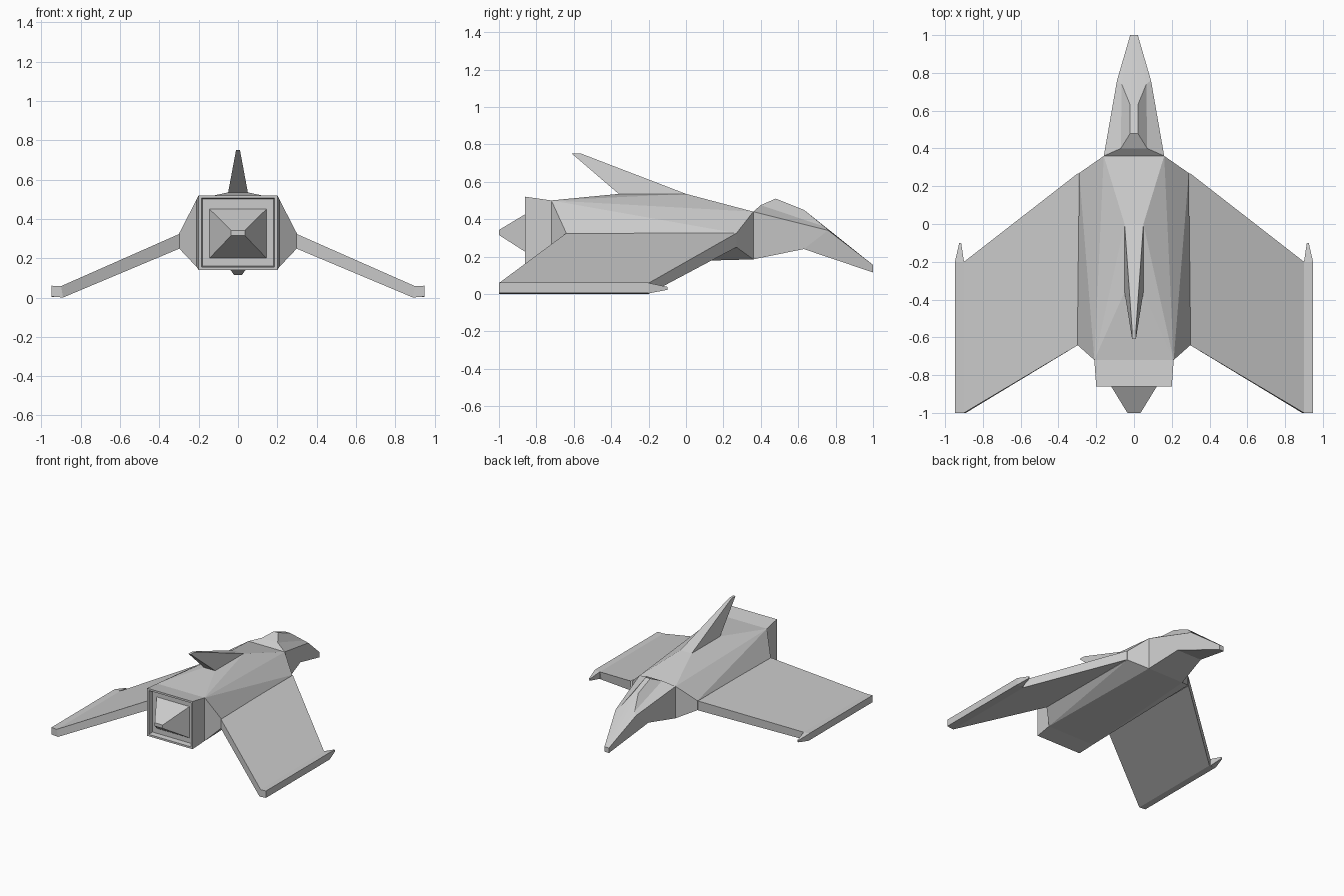
import bpy, bmesh

if "Cube" in bpy.data.objects:
    bpy.data.objects.remove(bpy.data.objects["Cube"])


def finish(name, bm, mirror=False):
    bmesh.ops.recalc_face_normals(bm, faces=bm.faces)
    me = bpy.data.meshes.new(name)
    bm.to_mesh(me)
    bm.free()
    ob = bpy.data.objects.new(name, me)
    bpy.context.collection.objects.link(ob)
    if mirror:
        ob.modifiers.new("Mirror", 'MIRROR').use_mirror_merge = False
    return ob


def both(pts):
    """Points plus their reflections in x, ordered as a ring."""
    return list(pts) + [(-x, y, z) for x, y, z in reversed(pts)]


def loft(name, rings, start_cap=0, end_cap=0, mirror=False):
    """Skin closed rings; caps are strips of that many quads from the ring start."""
    bm = bmesh.new()
    rows = [[bm.verts.new(p) for p in r] for r in rings]
    n = len(rows[0])
    for a, b in zip(rows, rows[1:]):
        for i in range(n):
            j = (i + 1) % n
            bm.faces.new((a[i], a[j], b[j], b[i]))
    for r, count in ((rows[0], start_cap), (rows[-1], end_cap)):
        for i in range(count):
            bm.faces.new((r[i], r[i + 1], r[n - 2 - i], r[n - 1 - i]))
    return finish(name, bm, mirror)


def hull(name, pts, hidden):
    """Convex solid, without the faces covered by neighbouring parts."""
    bm = bmesh.new()
    for p in pts:
        bm.verts.new(p)
    bmesh.ops.convex_hull(bm, input=bm.verts)
    covered = [f for f in bm.faces if hidden(f.calc_center_median())]
    bmesh.ops.delete(bm, geom=covered, context='FACES')
    return finish(name, bm)


# Faceted fuselage
hull("fuselage", both([
    (.16, .36, .44), (.16, .36, .185),
    (.05, 0, .535), (.05, -.36, .535),
    (.29, .27, .325), (.29, .27, .25), (.30, -.64, .325), (.30, -.64, .25),
    (.21, -.72, .50), (.21, -.72, .155)]),
    lambda c: c.y > .355 or c.y < -.715)

# Nose with raised cockpit
loft("nose_and_cockpit", [
    both([(.02, .48, .51), (.07, .40, .475), (.16, .36, .44), (.16, .36, .185)]),
    both([(.02, .63, .45), (.065, .74, .36), (.09, .76, .34), (.11, .63, .24)]),
    both([(.007, 1, .155), (.014, 1, .155), (.02, 1, .155), (.02, 1, .115)])],
    start_cap=2, end_cap=3)

# Square engine housing, recess and exhaust pyramid
loft("engine", [both([(x, y, top), (x, y, bottom)]) for x, y, top, bottom in (
    (.21, -.72, .50, .155), (.20, -.86, .52, .14), (.185, -.86, .505, .155),
    (.18, -.82, .50, .16), (.145, -.82, .45, .20), (.035, -1, .342, .315))],
    end_cap=1)

# Swept dorsal fin
loft("dorsal_fin", [
    both([(.05, 0, .535), (.05, -.36, .535)]),
    both([(.01, -.56, .75), (.01, -.61, .75)])], end_cap=1)


def wing_ring(x_top, x_low, front, back, top, low):
    return [(x_top, front, top), (x_low, front, low),
            (x_low, back, low), (x_top, back, top)]


# Drooping wings with flat tip rails
loft("wings", [
    wing_ring(.295, .295, .27, -.64, .325, .25),
    wing_ring(.90, .89, -.20, -1, .058, 0),
    wing_ring(.948, .948, -.20, -1, .06, .005)], end_cap=1, mirror=True)

# Wing tip spikes
loft("wing_tip_spikes", [
    [(x0, y, z1), (x1, y, z1), (x1, y, z0), (x0, y, z0)]
    for x0, x1, y, z0, z1 in ((.90, .948, -.20, .003, .059),
                              (.915, .925, -.10, .022, .038))],
    end_cap=1, mirror=True)
